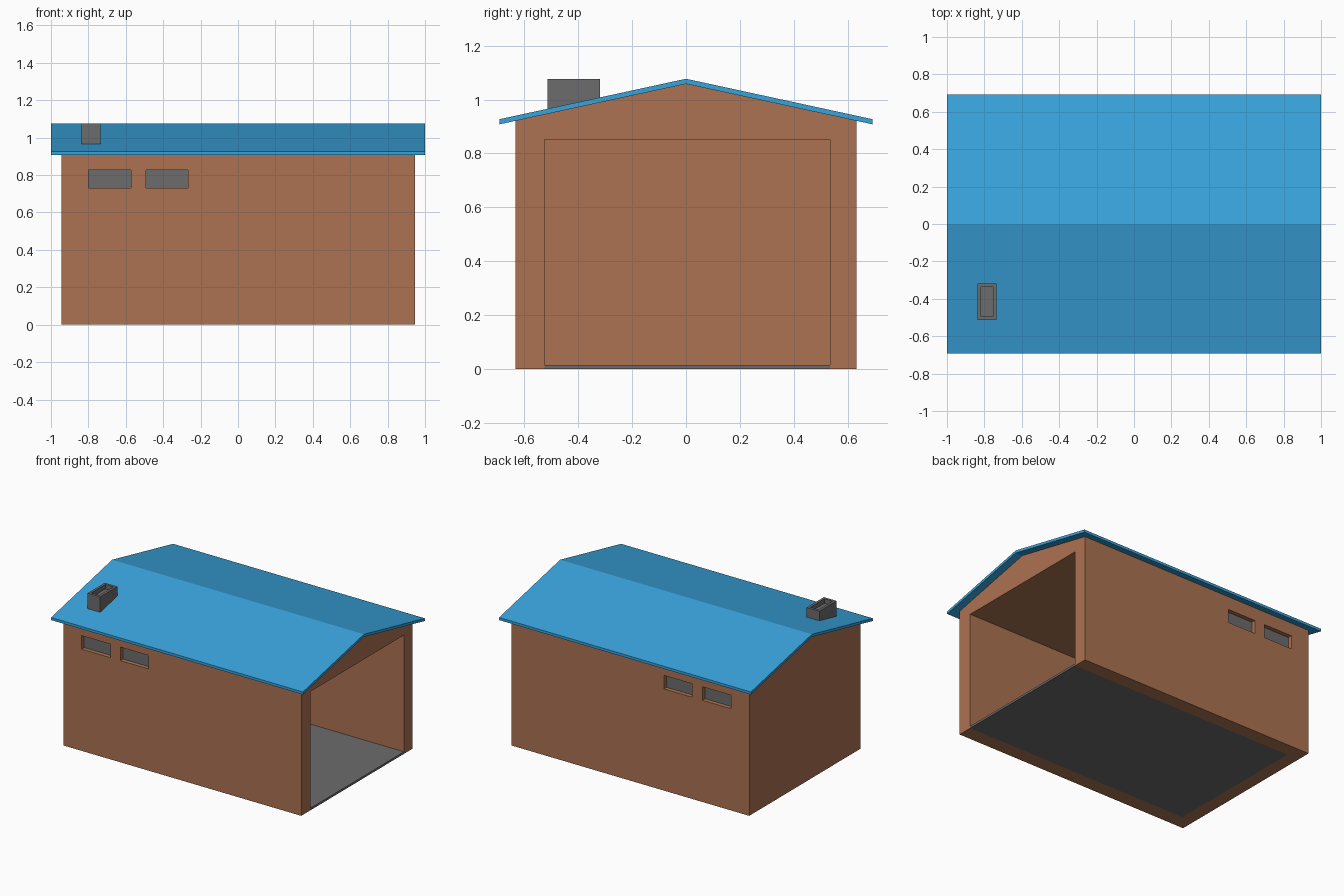
import bpy, bmesh

if "Cube" in bpy.data.objects:
    bpy.data.objects.remove(bpy.data.objects["Cube"])


def material(name, rgb):
    lin = [((c / 255 + 0.055) / 1.055) ** 2.4 for c in rgb]
    m = bpy.data.materials.new(name)
    m.diffuse_color = (*lin, 1)
    m.use_nodes = True
    m.node_tree.nodes["Principled BSDF"].inputs["Base Color"].default_value = m.diffuse_color
    return m


BROWN = material("brick brown", (172, 114, 82))
BLUE = material("roof blue", (57, 163, 219))
GREY = material("stone grey", (108, 108, 108))


def finish(name, bm, mat):
    bmesh.ops.recalc_face_normals(bm, faces=bm.faces)
    me = bpy.data.meshes.new(name)
    bm.to_mesh(me)
    bm.free()
    me.materials.append(mat)
    ob = bpy.data.objects.new(name, me)
    bpy.context.collection.objects.link(ob)
    return ob


def box(name, x, y, z, mat):
    """Box from (min, max) ranges."""
    bm = bmesh.new()
    bmesh.ops.create_cube(bm, size=1)
    for v in bm.verts:
        v.co = [r[0] if c < 0 else r[1] for c, r in zip(v.co, (x, y, z))]
    return finish(name, bm, mat)


def extrude_x(name, profile, half, mat):
    """Extrude a (y, z) profile from -half to +half along x."""
    bm = bmesh.new()
    face = bm.faces.new([bm.verts.new((-half, y, z)) for y, z in profile])
    new = bmesh.ops.extrude_face_region(bm, geom=[face])["geom"]
    verts = [g for g in new if isinstance(g, bmesh.types.BMVert)]
    bmesh.ops.translate(bm, verts=verts, vec=(2 * half, 0, 0))
    return finish(name, bm, mat)


def cut(target, cutter):
    """Subtract the cutter and remove it again."""
    mod = target.modifiers.new("cut", "BOOLEAN")
    mod.operation, mod.solver, mod.object = "DIFFERENCE", "EXACT", cutter
    cutter.hide_render = True
    bpy.context.view_layer.objects.active = target
    bpy.ops.object.modifier_apply(modifier=mod.name)
    bpy.data.objects.remove(cutter)


# Gabled shell, hollowed by a flat-ceilinged room open towards +x
walls = extrude_x("walls", [(-0.632, 0), (0.632, 0), (0.632, 0.921),
                            (0, 1.058), (-0.632, 0.921)], 0.945, BROWN)
cut(walls, box("room_cutter", (-0.85, 1.1), (-0.525, 0.533), (-0.1, 0.852), BROWN))

# Two windows in each long wall: through holes with recessed panes
for x0, x1 in ((-0.80, -0.572), (-0.492, -0.267)):
    cut(walls, box("window_cutter", (x0, x1), (-0.8, 0.8), (0.73, 0.827), BROWN))
    for side, name in ((-1, "front_window"), (1, "back_window")):
        y = sorted((side * 0.602, side * 0.572))
        box(name, (x0, x1), y, (0.73, 0.827), GREY)

# Floor slab
box("floor", (-0.85, 0.945), (-0.525, 0.533), (0, 0.015), GREY)

# Chevron roof slab
extrude_x("roof", [(-0.692, 0.908), (0, 1.058), (0.692, 0.908),
                   (0.692, 0.927), (0, 1.077), (-0.692, 0.927)], 1.0, BLUE)

# Chimney with a recessed top
chimney = box("chimney", (-0.836, -0.736), (-0.513, -0.318), (0.955, 1.077), GREY)
cut(chimney, box("flue_cutter", (-0.818, -0.754), (-0.495, -0.336), (1.045, 1.2), GREY))
